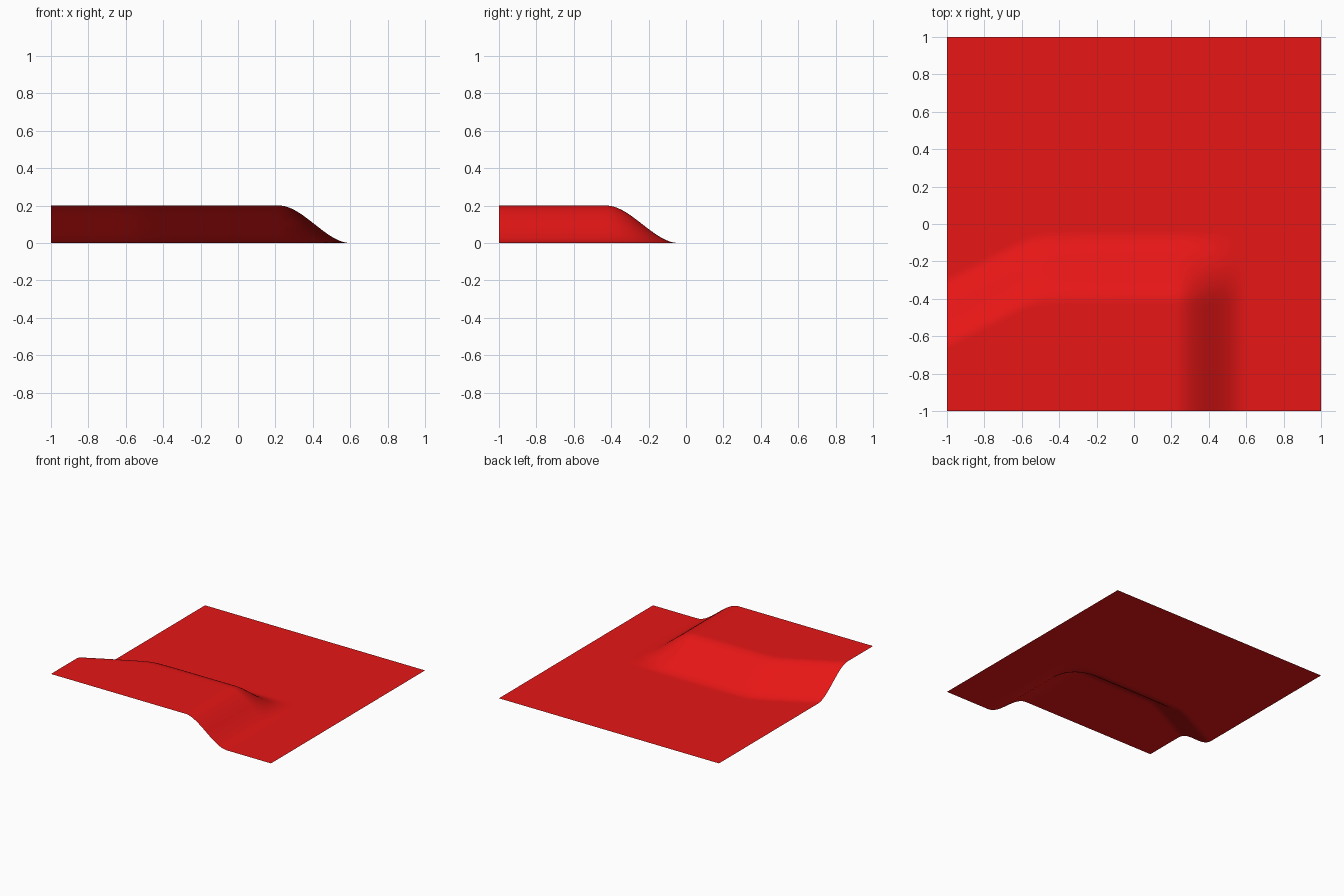
import bpy, bmesh, math

if "Cube" in bpy.data.objects:
    bpy.data.objects.remove(bpy.data.objects["Cube"])

N = 120  # grid segments per side


def fall(v, a, b):
    """Smooth step down from 1 at a to 0 at b."""
    t = min(max((v - a) / (b - a), 0), 1)
    return 1 - t * t * (3 - 2 * t)


def bend(x):
    """Plateau edge swings toward the front on the left side."""
    d = -0.53 - x
    return -0.26 * (d + math.sqrt(d * d + 0.003))


# Flat sheet raised into a plateau in its front left corner
bm = bmesh.new()
bmesh.ops.create_grid(bm, x_segments=N, y_segments=N, size=1)
for v in bm.verts:
    x, y = v.co.x, v.co.y
    v.co.z = 0.2 * fall(x, 0.22, 0.6) * fall(y - bend(x), -0.425, -0.04)
for f in bm.faces:
    f.smooth = True
mesh = bpy.data.meshes.new("terrain_sheet")
bm.to_mesh(mesh)
bm.free()
sheet = bpy.data.objects.new("terrain_sheet", mesh)
bpy.context.collection.objects.link(sheet)

# Red surface
mat = bpy.data.materials.new("red")
mat.diffuse_color = (0.8, 0.008, 0.008, 1)
mat.use_nodes = True
mat.node_tree.nodes["Principled BSDF"].inputs["Base Color"].default_value = mat.diffuse_color
mesh.materials.append(mat)
